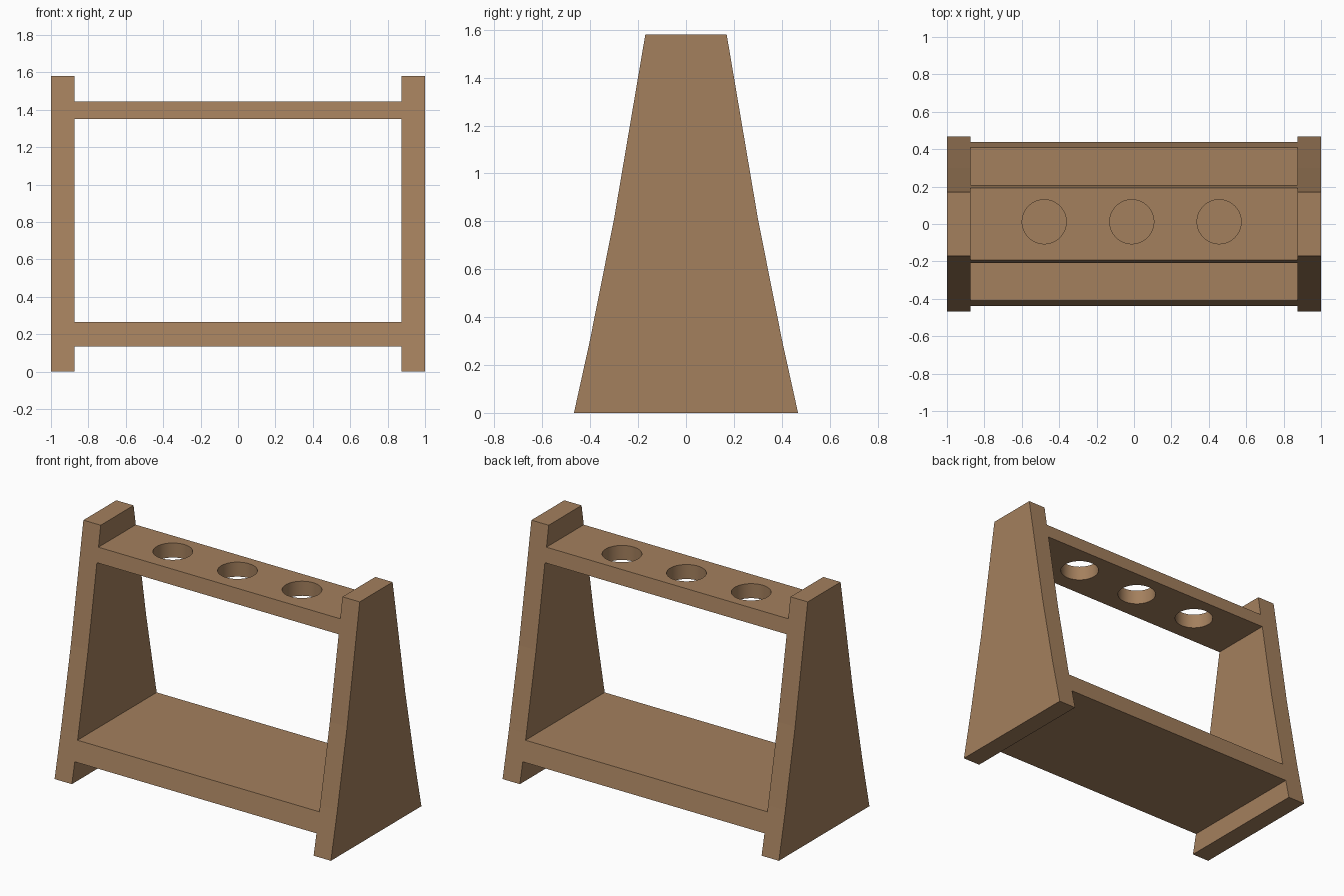
import bpy, bmesh, math

if "Cube" in bpy.data.objects:
    bpy.data.objects.remove(bpy.data.objects["Cube"])

wood = bpy.data.materials.new("brown_wood")
wood.diffuse_color = (0.37, 0.215, 0.11, 1)
wood.use_nodes = True
wood.node_tree.nodes["Principled BSDF"].inputs["Base Color"].default_value = wood.diffuse_color

# Slightly curved half profile of the rack: (z, half depth)
PROFILE = [(0.0, 0.468), (0.304, 0.401), (0.813, 0.30), (1.58, 0.17)]


def half_depth(z):
    for (z0, y0), (z1, y1) in zip(PROFILE, PROFILE[1:]):
        if z <= z1:
            return y0 + (y1 - y0) * (z - z0) / (z1 - z0)
    return PROFILE[-1][1]


def slab(name, x0, x1, levels):
    """Extrude the rack profile between the given heights along x."""
    outline = [(half_depth(z), z) for z in levels]
    outline += [(-half_depth(z), z) for z in reversed(levels)]
    bm = bmesh.new()
    face = bm.faces.new([bm.verts.new((x0, y, z)) for y, z in outline])
    ext = bmesh.ops.extrude_face_region(bm, geom=[face])
    moved = [v for v in ext["geom"] if isinstance(v, bmesh.types.BMVert)]
    bmesh.ops.translate(bm, verts=moved, vec=(x1 - x0, 0, 0))
    bmesh.ops.recalc_face_normals(bm, faces=bm.faces)
    mesh = bpy.data.meshes.new(name)
    bm.to_mesh(mesh)
    bm.free()
    obj = bpy.data.objects.new(name, mesh)
    bpy.context.collection.objects.link(obj)
    mesh.materials.append(wood)
    return obj


# Side panels
levels = [z for z, _ in PROFILE]
slab("left_side_panel", -1.0, -0.875, levels)
slab("right_side_panel", 0.875, 1.0, levels)

# Shelves, flush with the sloping panel edges
slab("bottom_shelf", -0.875, 0.875, [0.135, 0.265])
top = slab("top_shelf", -0.875, 0.875, [1.35, 1.445])

# Three round holes through the top shelf
for x in (-0.48, -0.012, 0.455):
    bpy.ops.mesh.primitive_cylinder_add(vertices=64, radius=0.118, depth=0.4,
                                        location=(x, 0.012, 1.4))
    cutter = bpy.context.object
    cutter.name = "hole_cutter"
    cutter.hide_render = True
    cutter.data.materials.append(wood)
    mod = top.modifiers.new("hole", 'BOOLEAN')
    mod.object = cutter
    mod.operation = 'DIFFERENCE'
    mod.solver = 'EXACT'
    bpy.context.view_layer.objects.active = top
    bpy.ops.object.modifier_apply(modifier=mod.name)
    bpy.data.objects.remove(cutter, do_unlink=True)

# Smooth hole walls, sharp board edges
bpy.ops.object.select_all(action='DESELECT')
top.select_set(True)
bpy.context.view_layer.objects.active = top
bpy.ops.object.shade_smooth_by_angle(angle=math.radians(30))
